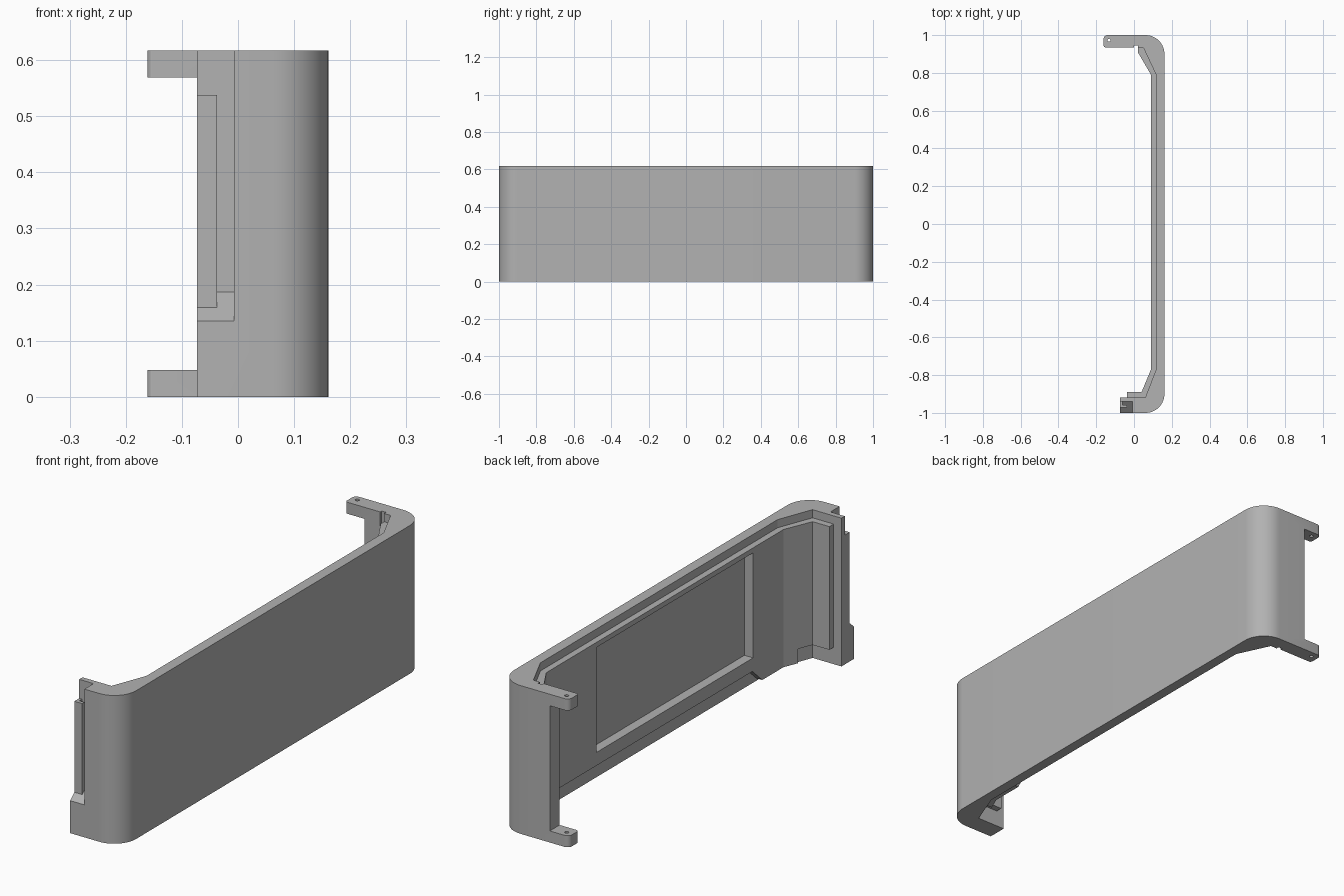
import bpy, bmesh, math

if "Cube" in bpy.data.objects:
    bpy.data.objects.remove(bpy.data.objects["Cube"])

H = 0.617


def arc(cx, cy, r, a0, a1, n):
    return [(cx + r * math.cos(math.radians(a0 + (a1 - a0) * i / n)),
             cy + r * math.sin(math.radians(a0 + (a1 - a0) * i / n))) for i in range(n + 1)]


def prism(name, pts, lo, hi, axis="z"):
    """Extrude a closed profile: (x, y) along z, or (y, z) along x."""
    bm = bmesh.new()
    put = (lambda p, t: (p[0], p[1], t)) if axis == "z" else (lambda p, t: (t, p[0], p[1]))
    a = [bm.verts.new(put(p, lo)) for p in pts]
    b = [bm.verts.new(put(p, hi)) for p in pts]
    bm.faces.new(a)
    bm.faces.new(b)
    for i in range(len(pts)):
        j = (i + 1) % len(pts)
        bm.faces.new((a[i], a[j], b[j], b[i]))
    bmesh.ops.recalc_face_normals(bm, faces=bm.faces)
    me = bpy.data.meshes.new(name)
    bm.to_mesh(me)
    bm.free()
    ob = bpy.data.objects.new(name, me)
    bpy.context.collection.objects.link(ob)
    return ob


def rect(x0, x1, y0, y1):
    return [(x0, y0), (x1, y0), (x1, y1), (x0, y1)]


def combine(target, other, op):
    other.hide_render = True
    bpy.context.view_layer.objects.active = target
    m = target.modifiers.new(op, "BOOLEAN")
    m.operation, m.object, m.solver = op, other, "EXACT"
    bpy.ops.object.modifier_apply(modifier=m.name)
    bpy.data.objects.remove(other)


# Full-height C-shaped shell, with rounded outer corners and hinge arm tips
outer = [(-0.073, -1.0)]
outer += arc(0.061, -0.9, 0.1, -90, 0, 16) + arc(0.061, 0.9, 0.1, 0, 90, 16)
outer += arc(-0.141, 0.98, 0.02, 90, 180, 6) + arc(-0.151, 0.945, 0.01, 180, 270, 4)
inner = [(0.0, 0.935), (0.0, 0.945), (0.02, 0.945), (0.02, 0.932), (0.05, 0.932),
         (0.117, 0.79), (0.117, -0.77), (0.06, -0.918), (-0.073, -0.918)]
panel = prism("cover_panel", outer + inner, 0, H)

# Inner lining, set below the top rim and above the bottom rim
lining = prism("inner_lining", [
    (0.02, 0.91), (0.09, 0.79), (0.09, -0.77), (0.04, -0.89), (-0.037, -0.89),
    (-0.037, -0.928), (0.066, -0.928), (0.125, -0.77), (0.125, 0.79),
    (0.05, 0.955), (0.02, 0.94)], 0.07, 0.583)
combine(panel, lining, "UNION")

# Foot under the lining at the front corner, with a ramped end
foot = prism("lining_foot", [(-0.77, 0.01), (-0.63, 0.01), (-0.56, 0.075), (-0.77, 0.075)],
             0.09, 0.123, "x")
combine(panel, foot, "UNION")
combine(panel, prism("lining_foot_corner", [(0.09, -0.77), (0.065, -0.83), (0.105, -0.83),
                                            (0.123, -0.77)], 0.01, 0.075), "UNION")

# Rectangular pocket in the inside face
combine(panel, prism("pocket_cutter", rect(0.05, 0.13, -0.57, 0.46), 0.125, 0.562), "DIFFERENCE")

# Gap between the two hinge arms, and the pin holes
combine(panel, prism("hinge_gap_cutter", rect(-0.3, -0.073, 0.9, 1.1), 0.048, 0.569), "DIFFERENCE")
combine(panel, prism("pin_cutter", arc(-0.132, 0.973, 0.008, 0, 337.5, 15), -0.1, 0.8), "DIFFERENCE")

# Latch rebate in the front end, with a sloping floor
combine(panel, prism("rebate_cutter", [(-1.05, 0.092), (-0.94, 0.187), (-0.94, 0.7), (-1.05, 0.7)],
                     -0.2, -0.007, "x"), "DIFFERENCE")

# Hooked latch strip standing in the rebate
strip = prism("latch_strip", [(-0.073, -0.972), (-0.037, -0.972), (-0.037, -0.957),
                              (-0.06, -0.957), (-0.06, -0.93), (-0.073, -0.93)], 0.14, 0.538)
combine(panel, strip, "UNION")

# Darker grey finish
grey = bpy.data.materials.new("dark_grey")
grey.diffuse_color = (0.445, 0.445, 0.445, 1)
grey.use_nodes = True
grey.node_tree.nodes["Principled BSDF"].inputs["Base Color"].default_value = grey.diffuse_color
panel.data.materials.clear()
panel.data.materials.append(grey)

bpy.ops.object.select_all(action="DESELECT")
panel.select_set(True)
bpy.context.view_layer.objects.active = panel
bpy.ops.object.shade_smooth_by_angle(angle=math.radians(18))
